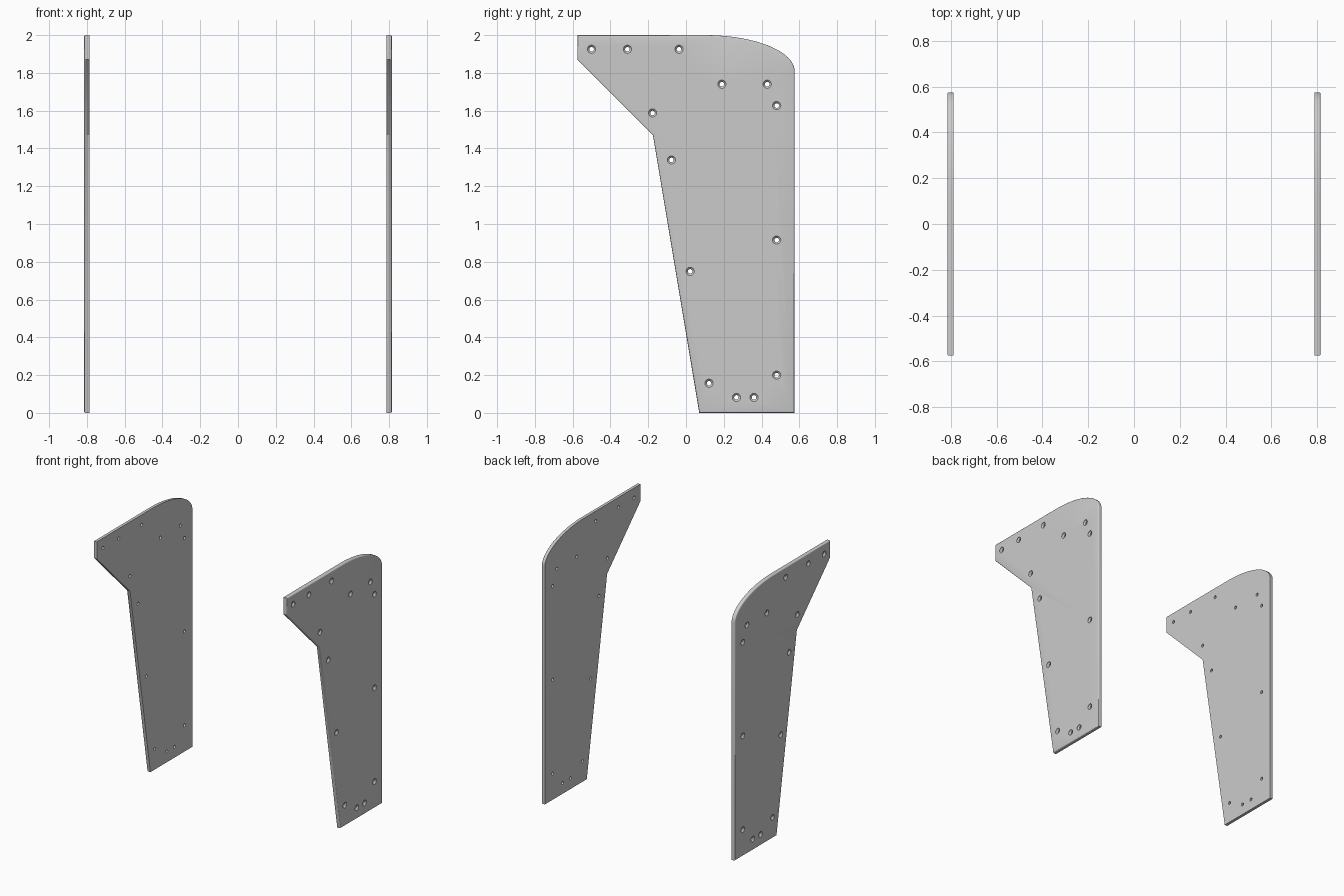
import bpy, bmesh, math
from mathutils import Matrix

if "Cube" in bpy.data.objects:
    bpy.data.objects.remove(bpy.data.objects["Cube"])

INNER, OUTER = 0.787, 0.815

# side outline (y, z) with an elliptical top corner
outline = [(-0.575, 2.0), (-0.575, 1.87), (-0.175, 1.47), (0.07, 0.0), (0.575, 0.0)]
for i in range(25):
    a = math.pi / 2 * i / 24
    outline.append((0.1 + 0.475 * math.cos(a), 1.81 + 0.19 * math.sin(a)))

holes = [(-0.5, 1.925), (-0.31, 1.925), (-0.037, 1.925), (0.19, 1.74), (0.43, 1.74),
         (0.48, 1.627), (-0.177, 1.588), (-0.077, 1.339), (0.48, 0.915), (0.022, 0.749),
         (0.48, 0.2), (0.122, 0.157), (0.267, 0.082), (0.36, 0.082)]


def new_object(name, bm):
    bmesh.ops.recalc_face_normals(bm, faces=bm.faces)
    me = bpy.data.meshes.new(name)
    bm.to_mesh(me)
    bm.free()
    ob = bpy.data.objects.new(name, me)
    bpy.context.collection.objects.link(ob)
    return ob


# panel: extruded outline with rounded outer rim
bm = bmesh.new()
face = bm.faces.new([bm.verts.new((INNER, y, z)) for y, z in outline])
ext = bmesh.ops.extrude_face_region(bm, geom=[face], use_keep_orig=True)
bmesh.ops.translate(bm, vec=(OUTER - INNER, 0, 0),
                    verts=[g for g in ext["geom"] if isinstance(g, bmesh.types.BMVert)])
bmesh.ops.recalc_face_normals(bm, faces=bm.faces)
rim = [e for e in bm.edges if all(v.co.x > OUTER - 1e-4 for v in e.verts)]
bmesh.ops.bevel(bm, geom=rim, offset=0.008, segments=3, profile=0.5, affect='EDGES')
right = new_object("right_side_panel", bm)

# cutter: countersunk screw holes, wide on the outer face
bm = bmesh.new()
profile = [(INNER - 0.01, 0.012), (OUTER - 0.013, 0.012),
           (OUTER - 0.003, 0.022), (OUTER + 0.01, 0.022)]
N = 24
for y, z in holes:
    rings = [[bm.verts.new((x, y + r * math.cos(2 * math.pi * k / N),
                            z + r * math.sin(2 * math.pi * k / N))) for k in range(N)]
             for x, r in profile]
    for a, b in zip(rings, rings[1:]):
        for k in range(N):
            j = (k + 1) % N
            bm.faces.new((a[k], a[j], b[j], b[k]))
    bm.faces.new(rings[0])
    bm.faces.new(rings[-1])
cutter = new_object("screw_hole_cutter", bm)
cutter.hide_render = True

mod = right.modifiers.new("screw_holes", 'BOOLEAN')
mod.operation = 'DIFFERENCE'
mod.solver = 'EXACT'
mod.object = cutter
bpy.context.view_layer.objects.active = right
right.select_set(True)
bpy.ops.object.modifier_apply(modifier=mod.name)
bpy.data.objects.remove(cutter)
bpy.ops.object.shade_smooth_by_angle(angle=math.radians(35))

# mirrored panel on the other side
left = right.copy()
left.data = right.data.copy()
left.name = "left_side_panel"
left.data.transform(Matrix.Scale(-1, 4, (1, 0, 0)))
left.data.flip_normals()
bpy.context.collection.objects.link(left)
